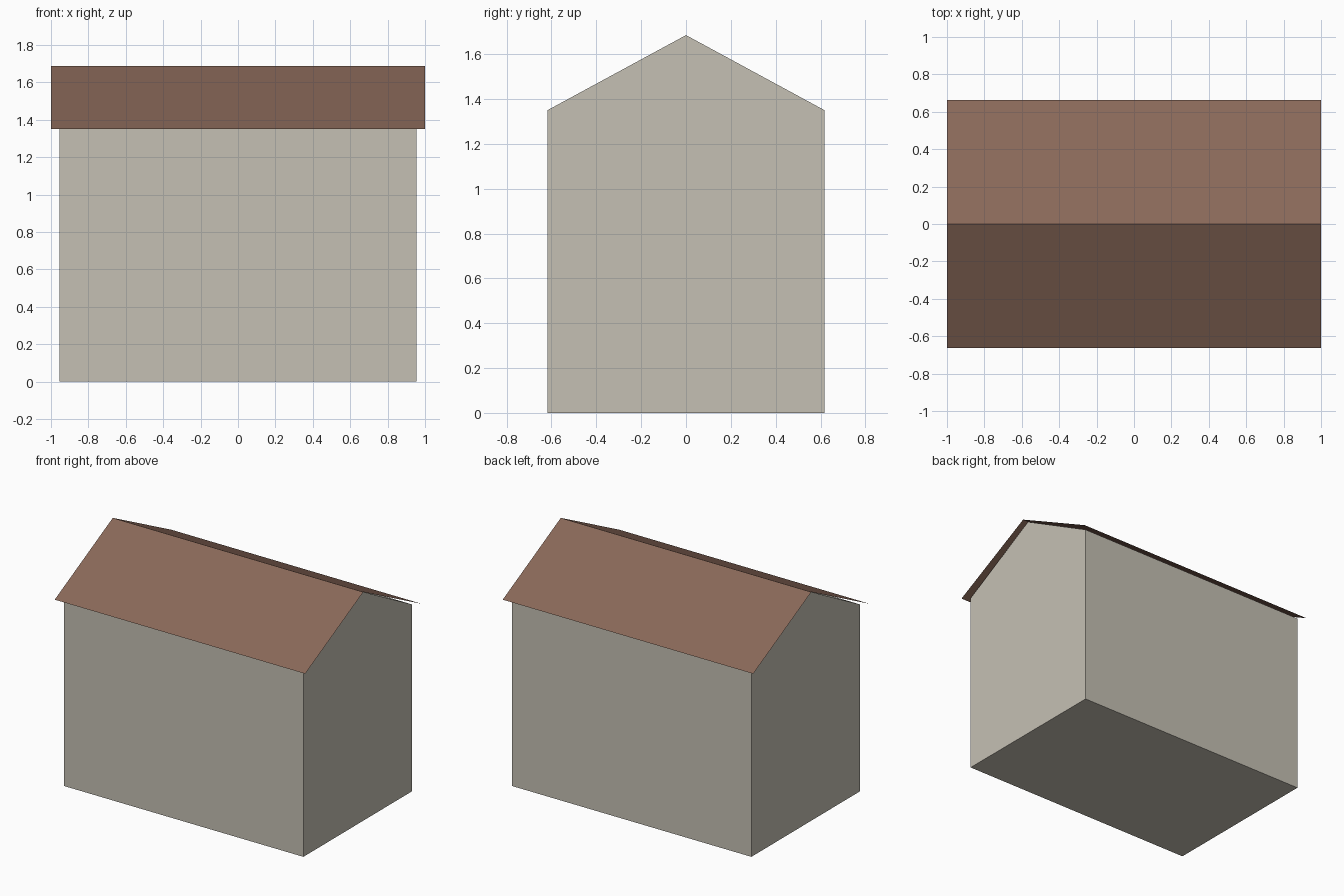
import bpy

cube = bpy.data.objects.get("Cube")
if cube:
    bpy.data.objects.remove(cube, do_unlink=True)


def make_material(name, rgb):
    mat = bpy.data.materials.new(name)
    mat.use_nodes = True
    mat.diffuse_color = (*rgb, 1)
    mat.node_tree.nodes["Principled BSDF"].inputs["Base Color"].default_value = (*rgb, 1)
    return mat


def extrude_profile(name, profile, half_length, mat, closed):
    """Sweep a (y, z) profile along x; closed profiles get end caps."""
    n = len(profile)
    verts = [(x, y, z) for x in (-half_length, half_length) for y, z in profile]
    sides = n if closed else n - 1
    faces = [(i, i + n, (i + 1) % n + n, (i + 1) % n) for i in range(sides)]
    if closed:
        faces += [tuple(range(n)), tuple(reversed(range(n, 2 * n)))]
    mesh = bpy.data.meshes.new(name)
    mesh.from_pydata(verts, [], faces)
    mesh.materials.append(mat)
    obj = bpy.data.objects.new(name, mesh)
    bpy.context.collection.objects.link(obj)
    return obj


wall_mat = make_material("warm_grey_wall", (0.56, 0.53, 0.455))
roof_mat = make_material("brown_roof", (0.25, 0.138, 0.098))

WALL_Y, EAVE_Z, RIDGE_Z = 0.618, 1.35, 1.687

# Gabled walls with floor, profile listed clockwise seen from +x
extrude_profile("walls", [(-WALL_Y, 0), (-WALL_Y, EAVE_Z), (0, RIDGE_Z - 0.002),
                          (WALL_Y, EAVE_Z), (WALL_Y, 0)], 0.955, wall_mat, True)

# Thin sheet roof, overhanging on all sides
extrude_profile("roof", [(0.662, EAVE_Z), (0, RIDGE_Z), (-0.662, EAVE_Z)],
                1.0, roof_mat, False)
